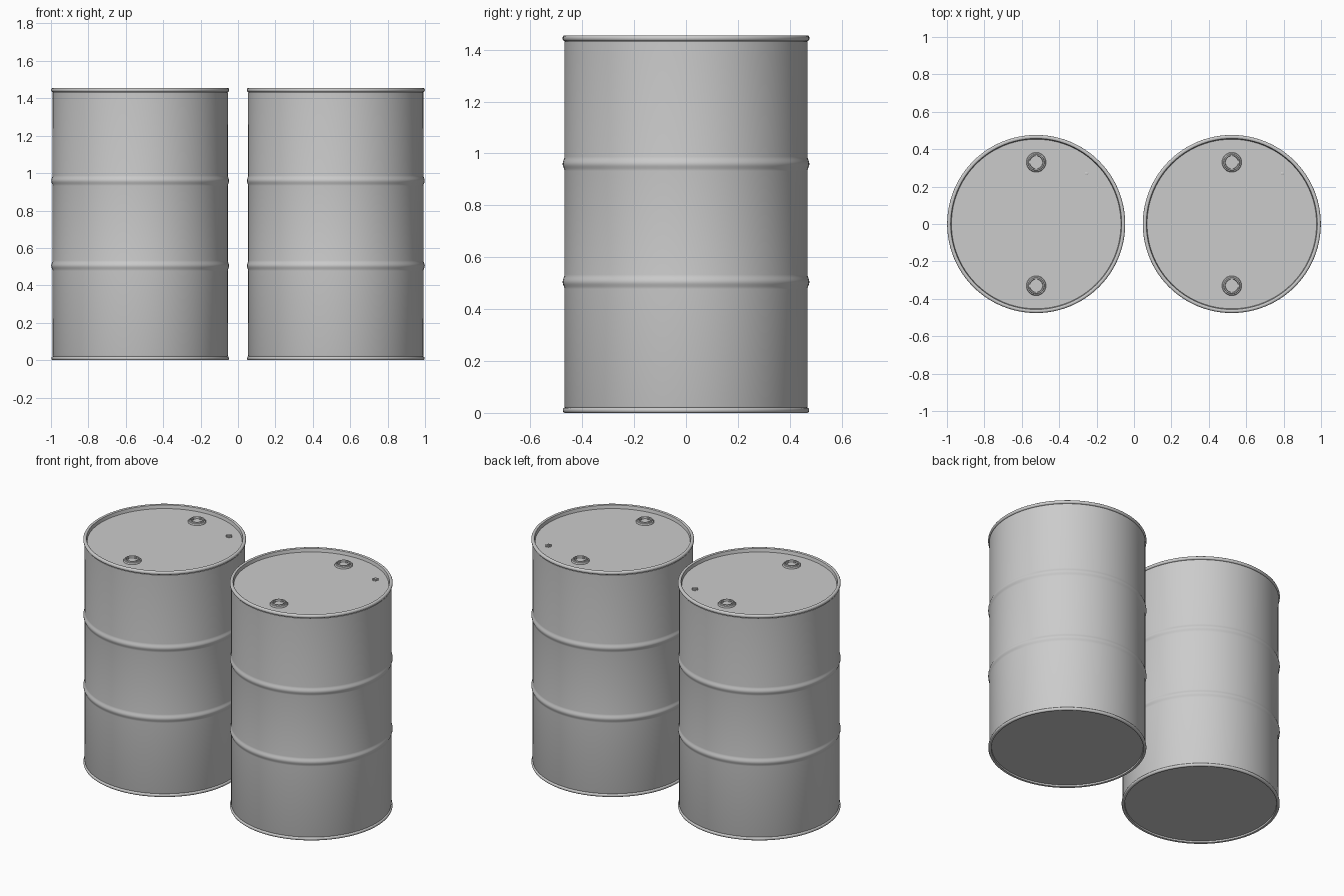
import bpy, bmesh, math
from mathutils import Matrix, Vector

if "Cube" in bpy.data.objects:
    bpy.data.objects.remove(bpy.data.objects["Cube"])

R, H = 0.469, 1.455      # wall radius, drum height
LID = H - 0.024          # lid surface level


def finish(bm, name, loc):
    bmesh.ops.remove_doubles(bm, verts=bm.verts, dist=1e-5)
    bmesh.ops.recalc_face_normals(bm, faces=bm.faces)
    me = bpy.data.meshes.new(name)
    bm.to_mesh(me)
    bm.free()
    ob = bpy.data.objects.new(name, me)
    ob.location = loc
    bpy.context.collection.objects.link(ob)
    bpy.ops.object.select_all(action='DESELECT')
    ob.select_set(True)
    bpy.context.view_layer.objects.active = ob
    bpy.ops.object.shade_smooth_by_angle(angle=math.radians(40))
    return ob


def lathe(bm, profile, steps):
    verts = [bm.verts.new((r, 0, z)) for r, z in profile]
    edges = [bm.edges.new(p) for p in zip(verts, verts[1:])]
    bmesh.ops.spin(bm, geom=verts + edges, cent=(0, 0, 0), axis=(0, 0, 1),
                   angle=math.tau, steps=steps, use_duplicate=False)


def roll(z, r_out, r_in, h, n=8):
    """Rounded chime section, from the outer bottom to the outer top."""
    return [(r_in + (r_out - r_in) * math.sin(math.pi * i / n),
             z - h * math.cos(math.pi * i / n)) for i in range(n + 1)]


def rib(z, n=10):
    """Rolling hoop bulging softly out of the wall."""
    return [(R + 0.007 * (0.5 + 0.5 * math.cos(math.pi * (2 * i / n - 1))) - 0.0005,
             z + 0.028 * (2 * i / n - 1)) for i in range(n + 1)]


def prism(bm, outline, z0, z1):
    low = [bm.verts.new((x, y, z0)) for x, y in outline]
    top = [bm.verts.new((x, y, z1)) for x, y in outline]
    bm.faces.new(low)
    bm.faces.new(top)
    for i in range(len(low)):
        j = (i + 1) % len(low)
        bm.faces.new((low[i], low[j], top[j], top[i]))


def drum_shell(loc):
    profile = [(0, 0.012), (0.455, 0.012), (0.457, 0.002), (0.462, 0)]
    profile += roll(0.010, 0.475, 0.467, 0.010)
    profile += [(R, 0.026)] + rib(0.505) + rib(0.96) + [(R, H - 0.024)]
    profile += roll(H - 0.011, 0.476, 0.467, 0.011)
    profile += [(0.462, H), (0.457, H - 0.003), (0.453, LID), (0, LID)]
    bm = bmesh.new()
    lathe(bm, profile, 96)
    finish(bm, "drum_shell", loc)


def bung(loc):
    # Flanged ring with a sunken cup
    bm = bmesh.new()
    lathe(bm, [(0.053, -0.002), (0.053, 0.005), (0.050, 0.009), (0.044, 0.010),
               (0.042, 0.016), (0.036, 0.016), (0.034, 0.004), (0, 0.004)], 32)
    finish(bm, "bung_cap", loc)
    # Four wrench lugs inside the cup
    bm = bmesh.new()
    for k in range(4):
        rot = Matrix.Rotation(k * math.pi / 2, 2)
        pts = [rot @ Vector(p) for p in
               ((0.036, -0.010), (0.036, 0.010), (0.027, 0.006), (0.027, -0.006))]
        prism(bm, pts, 0.002, 0.012)
    finish(bm, "bung_lugs", loc)


def vent_plug(loc):
    # Small notched plug near the lid edge
    bm = bmesh.new()
    pts = []
    for i in range(24):
        r = 0.019 if i % 4 < 2 else 0.013
        a = math.tau * i / 24
        pts.append((r * math.cos(a), r * math.sin(a)))
    prism(bm, pts, -0.002, 0.007)
    finish(bm, "vent_plug", loc)
    bm = bmesh.new()
    lathe(bm, [(0.009, 0.006), (0.009, 0.011), (0.007, 0.012), (0, 0.012)], 16)
    finish(bm, "vent_pin", loc)


# Two identical drums side by side
for cx in (-0.523, 0.523):
    drum_shell((cx, 0, 0))
    for y in (-0.33, 0.33):
        bung((cx, y, LID))
    vent_plug((cx + 0.27, 0.27, LID))
